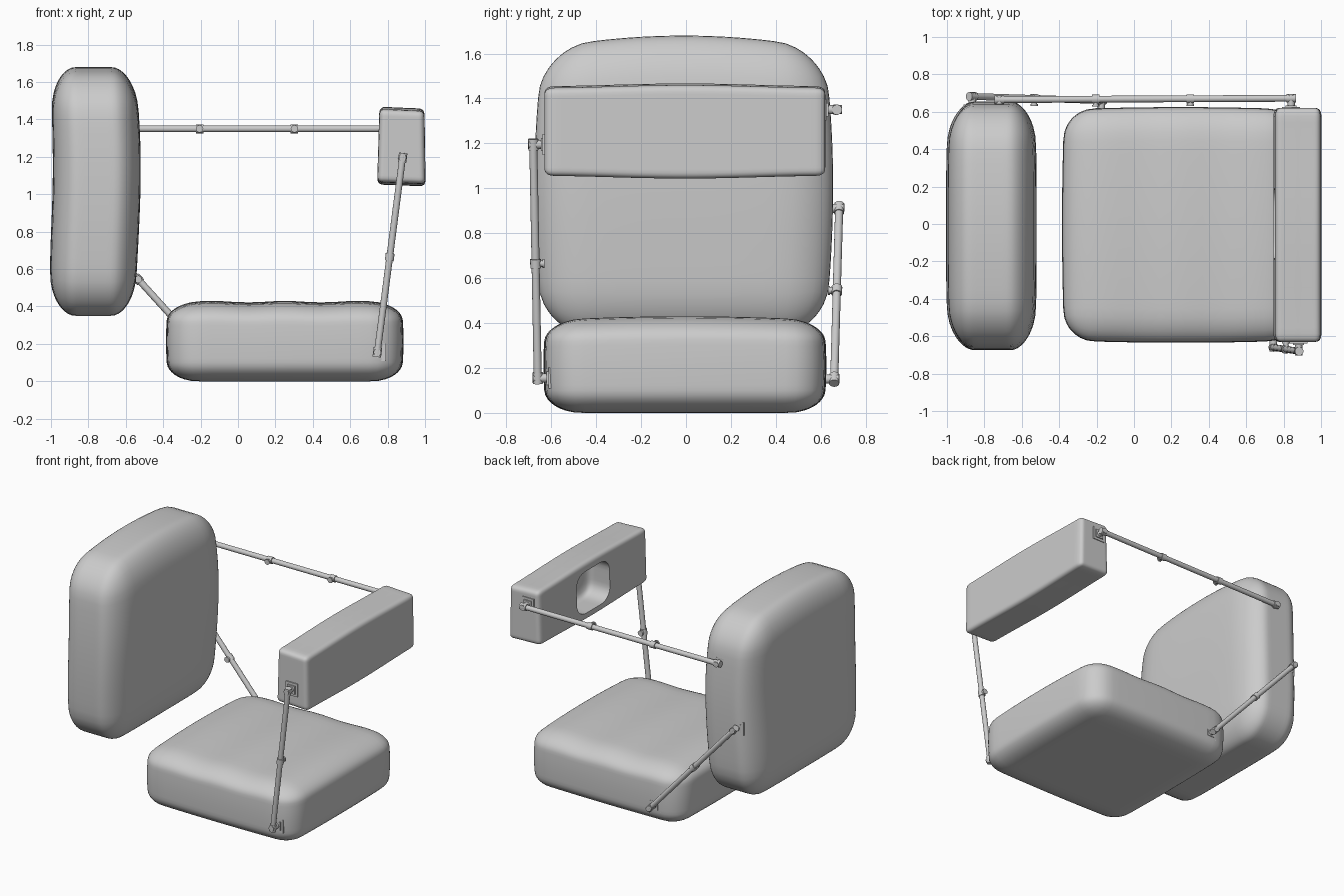
import bpy, bmesh, math
from mathutils import Vector

if "Cube" in bpy.data.objects:
    bpy.data.objects.remove(bpy.data.objects["Cube"])


def finish(bm, name, angle=40):
    bmesh.ops.recalc_face_normals(bm, faces=bm.faces)
    me = bpy.data.meshes.new(name)
    bm.to_mesh(me)
    bm.free()
    ob = bpy.data.objects.new(name, me)
    bpy.context.collection.objects.link(ob)
    smooth(ob, angle)
    return ob


def smooth(ob, angle=40):
    bpy.ops.object.select_all(action='DESELECT')
    ob.select_set(True)
    bpy.context.view_layer.objects.active = ob
    bpy.ops.object.shade_smooth_by_angle(angle=math.radians(angle))


def rounded_box(name, center, half, radius, cuts=24, shape=None):
    """Box with elliptical rounded edges; shape(u, p) gives a soft reshaping."""
    bm = bmesh.new()
    bmesh.ops.create_cube(bm, size=2)
    bmesh.ops.subdivide_edges(bm, edges=bm.edges[:], cuts=cuts, use_grid_fill=True)
    for v in bm.verts:
        # pack grid lines towards the rounded edges
        u = Vector([math.sin(c * math.pi / 2) for c in v.co])
        p = Vector([u[i] * half[i] for i in range(3)])
        inner = Vector([max(-half[i] + radius[i], min(half[i] - radius[i], p[i])) for i in range(3)])
        d = Vector([(p[i] - inner[i]) / radius[i] for i in range(3)])
        if d.length > 1e-6:
            d = d.normalized() * max(abs(c) for c in d)
        p = Vector([inner[i] + radius[i] * d[i] for i in range(3)])
        if shape:
            p = shape(Vector([p[i] / half[i] for i in range(3)]), p)
        v.co = p + Vector(center)
    return finish(bm, name)


# Cushion shapes
def back_shape(u, p):
    p.x *= 1 - 0.09 * u.y ** 4 - 0.08 * u.z ** 4
    p.y *= 1 - 0.06 * u.z ** 2
    if u.z > 0:
        p.z -= 0.06 * u.z * u.y ** 2
    p.x += 0.01 * math.sin(3 * u.z + 1)
    return p


def seat_shape(u, p):
    p.x *= 1 - 0.02 * u.y ** 2 - 0.02 * u.z ** 2
    p.y *= 1 - 0.02 * u.x ** 2 - 0.02 * u.z ** 2
    if u.z > 0:
        p.z -= u.z * (0.018 * u.y ** 2 + 0.008 * math.sin(5 * u.x) ** 2)
    return p


def pad_shape(u, p):
    p.x += 0.006 * u.z * (1 if u.x < 0 else -0.5)
    p.z += 0.006 * u.z * math.cos(3 * u.y) - 0.005 * u.x
    return p


rounded_box("back_cushion", (-0.765, -0.01, 1.015), (0.235, 0.665, 0.665),
            (0.13, 0.22, 0.22), shape=back_shape)
rounded_box("seat_cushion", (0.25, -0.005, 0.215), (0.635, 0.63, 0.215),
            (0.16, 0.16, 0.1), shape=seat_shape)
pad = rounded_box("front_pad", (0.875, -0.005, 1.255), (0.125, 0.625, 0.202),
                  (0.03, 0.04, 0.03), shape=pad_shape)

# Hand recess in the inner side of the pad
cutter = rounded_box("recess_cutter", (0.75, 0.0, 1.255), (0.18, 0.19, 0.15),
                     (0.04, 0.1, 0.09), cuts=14)
mod = pad.modifiers.new("recess", 'BOOLEAN')
mod.operation = 'DIFFERENCE'
mod.object = cutter
mod.solver = 'EXACT'
bpy.context.view_layer.objects.active = pad
bpy.ops.object.modifier_apply(modifier="recess")
bpy.data.objects.remove(cutter)
smooth(pad)


# Connecting bars
def add_tube(bm, a, b, r, seg=16):
    a, b = Vector(a), Vector(b)
    d = b - a
    m = d.to_track_quat('Z', 'Y').to_matrix().to_4x4()
    m.translation = (a + b) / 2
    bmesh.ops.create_cone(bm, cap_ends=True, segments=seg, radius1=r, radius2=r,
                          depth=d.length, matrix=m)


def bar(name, a, b, collars):
    a, b = Vector(a), Vector(b)
    side = Vector((0, -1 if a.y > 0 else 1, 0))
    d = (b - a).normalized()
    bm = bmesh.new()
    add_tube(bm, a - d * 0.01, b + d * 0.01, 0.018)
    for t in collars:
        c = a.lerp(b, t)
        add_tube(bm, c - d * 0.02, c + d * 0.02, 0.024)
        add_tube(bm, c, c + side * 0.036, 0.015, 12)
        add_tube(bm, c + side * 0.03, c + side * 0.04, 0.02, 12)
    for e in (a, b):
        add_tube(bm, e - side * 0.022, e + side * 0.06, 0.02)
        add_tube(bm, e - d * 0.025, e + d * 0.025, 0.023)
    return finish(bm, name)


def mount(name, end, wall_y):
    """Stepped square plate seated on the cushion side."""
    s = 1 if wall_y > 0 else -1
    bm = bmesh.new()
    for size, y0, y1 in ((0.095, -0.03, 0.008), (0.06, 0.0, 0.016)):
        r = bmesh.ops.create_cube(bm, size=1)
        for v in r["verts"]:
            v.co = Vector((end[0] + v.co.x * size,
                           wall_y + s * ((y0 + y1) / 2 + v.co.y * (y1 - y0)),
                           end[2] + v.co.z * size))
    return finish(bm, name, 30)


bars = (
    ("upper_back_bar", (-0.72, 0.665, 1.35), (0.84, 0.672, 1.35), 0.625, 0.618, (0.33, 0.655)),
    ("lower_back_bar", (-0.865, 0.682, 0.91), (-0.175, 0.66, 0.15), 0.63, 0.605, (0.48,)),
    ("front_bar", (0.745, -0.66, 0.155), (0.88, -0.68, 1.195), -0.605, -0.63, (0.49,)),
)
for name, a, b, wa, wb, collars in bars:
    bar(name, a, b, collars)
    mount(name + "_mount_1", a, wa)
    mount(name + "_mount_2", b, wb)
